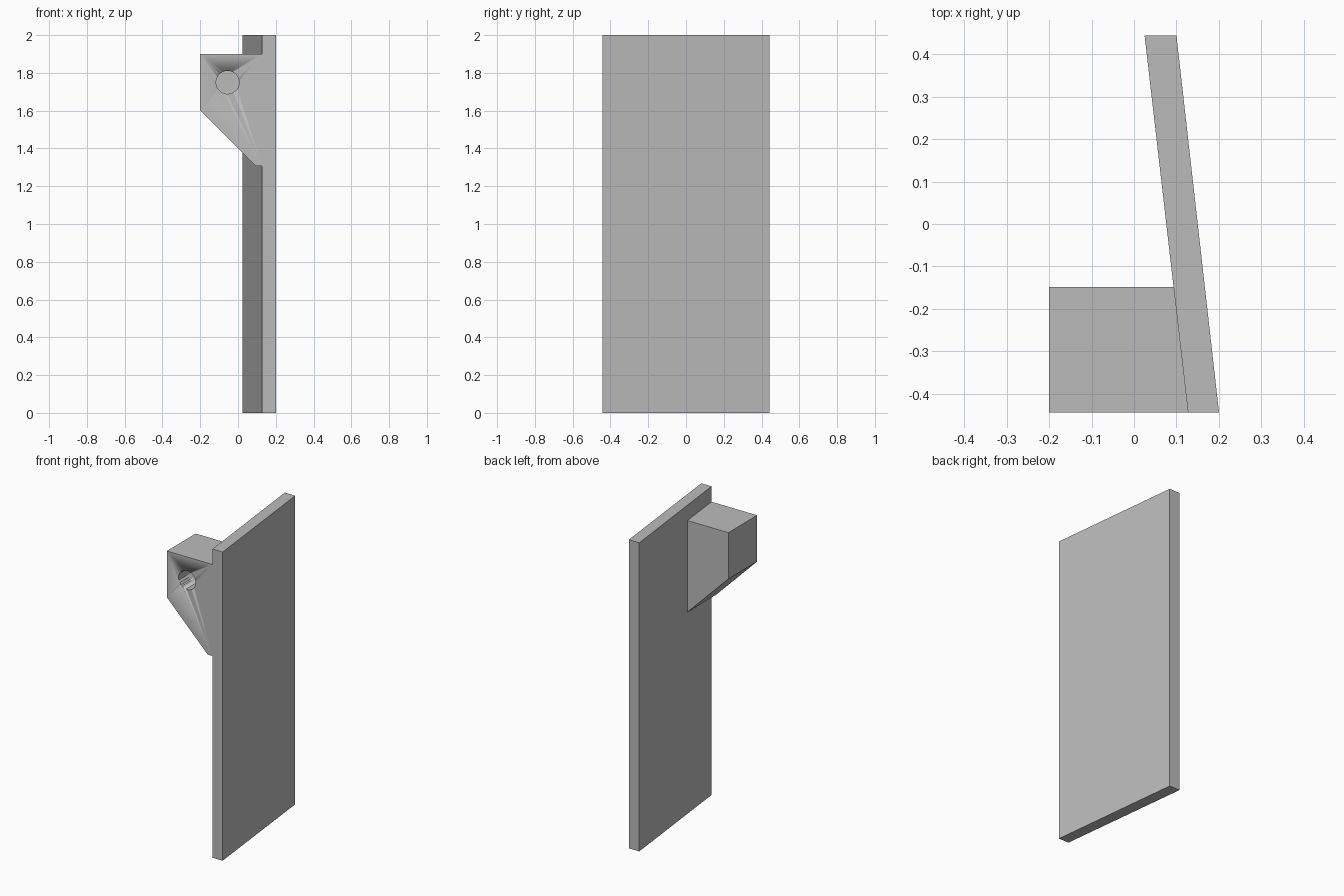
import bpy
import bmesh
from mathutils import Matrix

cube = bpy.data.objects.get("Cube")
if cube:
    bpy.data.objects.remove(cube)

FRONT, BACK = -0.443, 0.443
BLOCK_BACK = -0.148

grey = bpy.data.materials.new("plain grey")
grey.use_nodes = True
colour = (0.5, 0.5, 0.5, 1)
grey.diffuse_color = colour
grey.node_tree.nodes["Principled BSDF"].inputs["Base Color"].default_value = colour


def panel_x(y):
    """Inner face of the slanted panel at depth y."""
    return 0.127 + (0.025 - 0.127) * (y - FRONT) / (BACK - FRONT)


def finish(name, bm):
    bmesh.ops.remove_doubles(bm, verts=bm.verts, dist=0.0005)
    bmesh.ops.recalc_face_normals(bm, faces=bm.faces)
    mesh = bpy.data.meshes.new(name)
    bm.to_mesh(mesh)
    bm.free()
    mesh.materials.append(grey)
    obj = bpy.data.objects.new(name, mesh)
    bpy.context.scene.collection.objects.link(obj)
    return obj


def loft(name, ring_a, ring_b):
    """Solid between two matching rings of points."""
    bm = bmesh.new()
    a = [bm.verts.new(p) for p in ring_a]
    b = [bm.verts.new(p) for p in ring_b]
    bm.faces.new(a)
    bm.faces.new(b)
    for i in range(len(a)):
        j = (i + 1) % len(a)
        bm.faces.new((a[i], a[j], b[j], b[i]))
    return finish(name, bm)


# Tall slanted panel
def outline(z):
    return [(panel_x(FRONT), FRONT, z), (0.2, FRONT, z),
            (0.1, BACK, z), (panel_x(BACK), BACK, z)]


loft("panel", outline(0), outline(2))


# Bracket block whose inner side follows the panel
def bracket_profile(y):
    foot = panel_x(BLOCK_BACK)
    return [(-0.2, y, 1.9), (-0.2, y, 1.6), (foot, y, 1.307),
            (panel_x(y), y, 1.307), (panel_x(y), y, 1.9)]


bracket = loft("bracket", bracket_profile(FRONT), bracket_profile(BLOCK_BACK))

# Blind round hole in the bracket front
bm = bmesh.new()
bmesh.ops.create_cone(bm, cap_ends=True, segments=48, radius1=0.061, radius2=0.061,
                      depth=0.4, matrix=Matrix.Translation((-0.055, FRONT, 1.75))
                      @ Matrix.Rotation(1.5707963, 4, 'X'))
cutter = finish("hole_cutter", bm)
cutter.hide_render = True
cutter.hide_viewport = True
hole = bracket.modifiers.new("hole", 'BOOLEAN')
hole.operation = 'DIFFERENCE'
hole.solver = 'EXACT'
hole.object = cutter

# Smooth hole wall with crisp edges
bpy.ops.object.select_all(action='DESELECT')
bpy.context.view_layer.objects.active = bracket
bracket.select_set(True)
for face in cutter.data.polygons:
    face.use_smooth = len(face.vertices) == 4
bpy.ops.object.shade_smooth_by_angle(angle=0.5)
